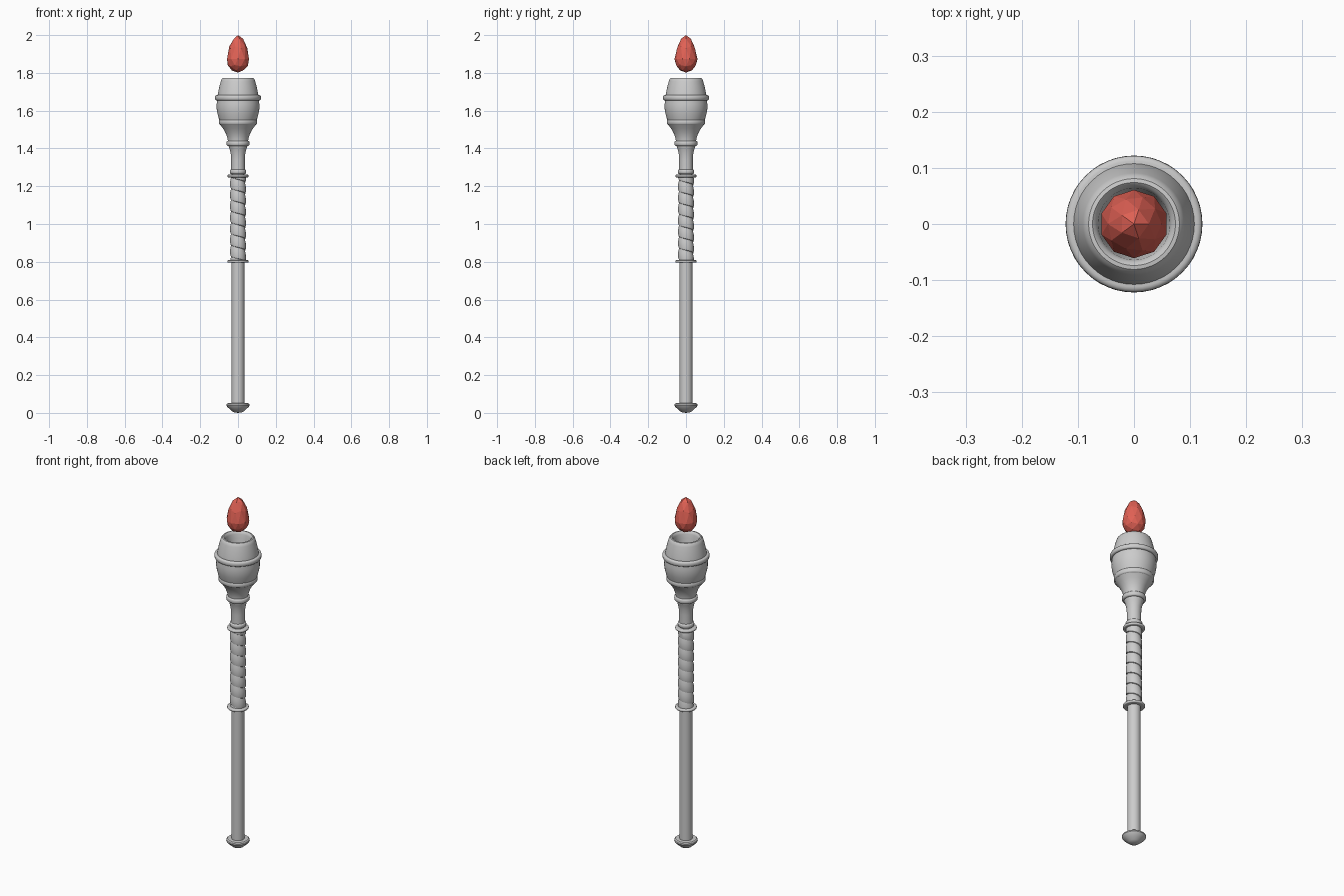
import bpy, bmesh, math
from mathutils import Vector

if "Cube" in bpy.data.objects:
    bpy.data.objects.remove(bpy.data.objects["Cube"])


def finish(name, bm, smooth=True):
    bmesh.ops.recalc_face_normals(bm, faces=bm.faces[:])
    me = bpy.data.meshes.new(name)
    bm.to_mesh(me)
    bm.free()
    ob = bpy.data.objects.new(name, me)
    bpy.context.collection.objects.link(ob)
    if smooth:
        bpy.ops.object.select_all(action='DESELECT')
        ob.select_set(True)
        bpy.context.view_layer.objects.active = ob
        bpy.ops.object.shade_smooth_by_angle(angle=math.radians(35))
    return ob


def lathe(name, profile, sides=48, closed=False):
    """Spin (radius, z) points around the z axis."""
    bm = bmesh.new()
    vs = [bm.verts.new((r, 0, z)) for r, z in profile]
    es = [bm.edges.new(p) for p in zip(vs, vs[1:])]
    if closed:
        es.append(bm.edges.new((vs[-1], vs[0])))
    bmesh.ops.spin(bm, geom=vs + es, cent=(0, 0, 0), axis=(0, 0, 1),
                   angle=2 * math.pi, steps=sides)
    bmesh.ops.remove_doubles(bm, verts=bm.verts[:], dist=1e-5)
    return finish(name, bm)


def ring(name, r_in, r_out, z, height):
    """Rounded band around the shaft."""
    h, b = height / 2, min(height * 0.4, 0.01)
    arc = []
    for i in range(9):
        a = -math.pi / 2 + math.pi * i / 8
        side = -1 if i < 4 else (0 if i == 4 else 1)
        arc.append((r_out - b + b * math.cos(a), z + side * (h - b) + b * math.sin(a)))
    return lathe(name, [(r_in, z - h)] + arc + [(r_in, z + h)], closed=True)


# Pommel and shaft
lathe("pommel", [(0, 0), (0.018, 0.002), (0.03, 0.008), (0.045, 0.021), (0.056, 0.031),
                 (0.061, 0.039), (0.06, 0.046), (0.054, 0.051), (0.03, 0.052)])
lathe("shaft", [(0, 0.03), (0.034, 0.03), (0.034, 1.3), (0, 1.3)], 32)

# Spiral grip wrap: overlapping ribbon
bm = bmesh.new()
pitch, z0, z1, seg = 0.06, 0.8, 1.25, 32
section = [(0.036, 0.0), (0.040, 0.002), (0.0415, 0.012), (0.041, 0.04), (0.036, 0.061)]
turns = (z1 - z0 - pitch) / pitch
prev = None
for i in range(int((turns + 2) * seg) + 1):
    a = -2 * math.pi * i / seg
    base = z0 - pitch + pitch * i / seg
    row = [bm.verts.new((r * math.cos(a), r * math.sin(a), min(max(base + dz, z0), z1)))
           for r, dz in section]
    if prev:
        for k in range(len(section) - 1):
            bm.faces.new((prev[k], row[k], row[k + 1], prev[k + 1]))
    prev = row
bmesh.ops.dissolve_degenerate(bm, dist=1e-6, edges=bm.edges[:])
finish("grip_wrap", bm)

# Rings
for name, r_in, r_out, z, h in [
    ("grip_ring_lower", 0.03, 0.056, 0.802, 0.014),
    ("grip_ring_upper", 0.03, 0.056, 1.254, 0.014),
    ("neck_collar", 0.03, 0.043, 1.277, 0.026),
    ("neck_ring", 0.035, 0.061, 1.427, 0.028),
    ("bowl_ring_lower", 0.08, 0.102, 1.54, 0.03),
    ("bowl_ring_upper", 0.095, 0.122, 1.668, 0.028),
]:
    ring(name, r_in, r_out, z, h)

# Flared neck
lathe("neck", [(0, 1.28), (0.036, 1.28), (0.036, 1.34), (0.038, 1.37), (0.045, 1.40),
               (0.053, 1.42), (0.053, 1.44), (0.058, 1.462), (0.066, 1.483),
               (0.079, 1.505), (0.095, 1.526), (0.095, 1.545), (0, 1.545)])

# Bowl and hollow cup
lathe("bowl", [(0, 1.535), (0.094, 1.535), (0.102, 1.56), (0.109, 1.585), (0.113, 1.61),
               (0.113, 1.635), (0.110, 1.66), (0.108, 1.68), (0.104, 1.702), (0.098, 1.73),
               (0.091, 1.755), (0.087, 1.767), (0.081, 1.773), (0.074, 1.774),
               (0.068, 1.769), (0.064, 1.758), (0.061, 1.735), (0.056, 1.71), (0, 1.70)])

# Low-poly flame
bm = bmesh.new()
bmesh.ops.create_icosphere(bm, subdivisions=2, radius=1)
for v in bm.verts:
    t = v.co.z
    taper = 1 - 0.2 * max(t, 0) if t > 0 else 1
    z = 1.873 + t * (0.127 if t > 0 else 0.071)
    v.co = Vector((v.co.x * 0.061 * taper, v.co.y * 0.061 * taper, z))
flame = finish("flame", bm, smooth=False)
mat = bpy.data.materials.new("flame_red")
mat.diffuse_color = (0.75, 0.12, 0.09, 1)
mat.use_nodes = True
mat.node_tree.nodes["Principled BSDF"].inputs["Base Color"].default_value = mat.diffuse_color
flame.data.materials.append(mat)
